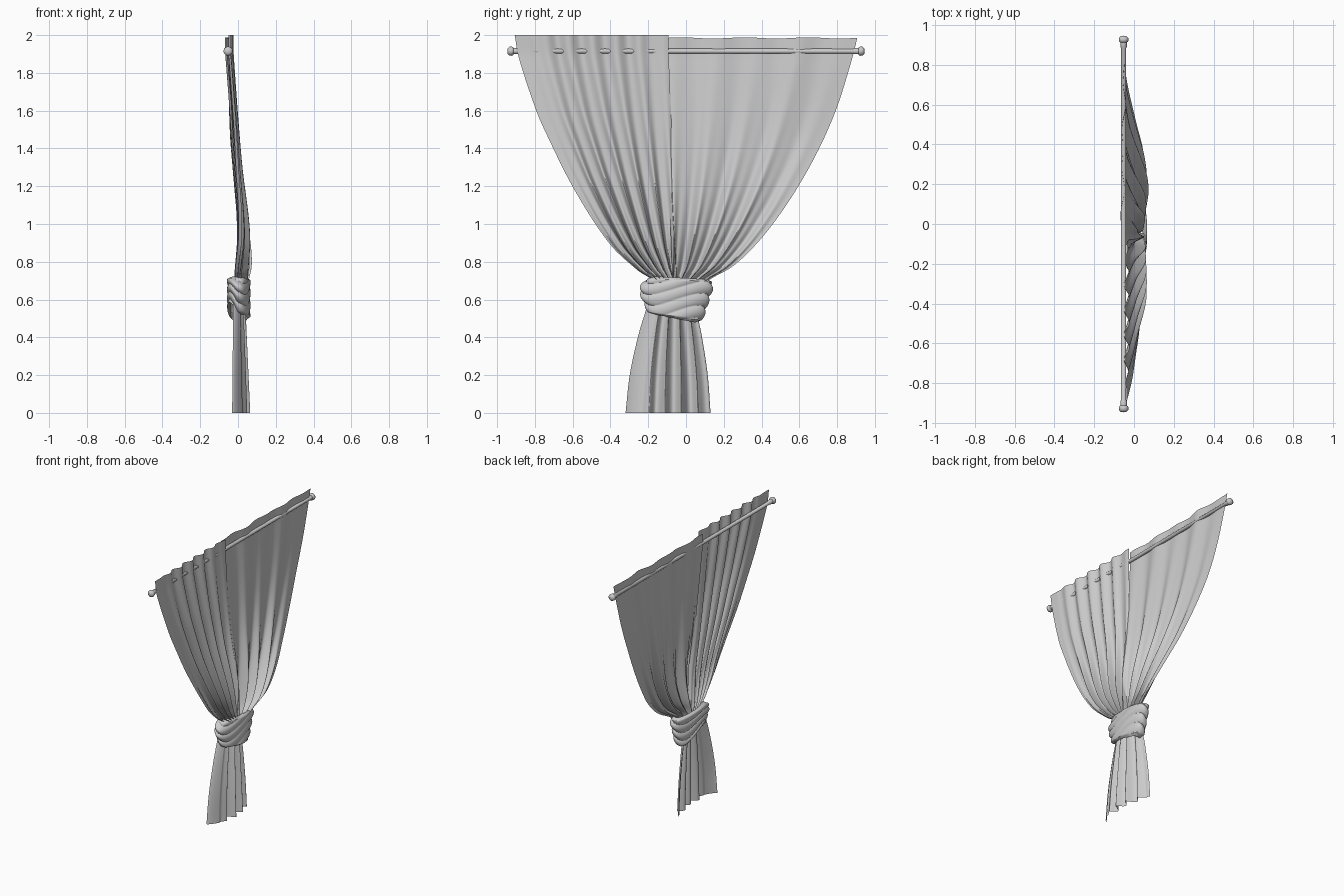
import bpy, bmesh, math
from math import sin, cos, pi

cube = bpy.data.objects.get("Cube")
if cube:
    bpy.data.objects.remove(cube, do_unlink=True)


def material(name, rgb):
    m = bpy.data.materials.new(name)
    m.use_nodes = True
    m.diffuse_color = (*rgb, 1)
    m.node_tree.nodes["Principled BSDF"].inputs["Base Color"].default_value = (*rgb, 1)
    return m


GREY = material("light grey", (0.6, 0.6, 0.6))


def curve(pts, t):
    """Smooth interpolation through (t, value) points sorted by t."""
    if t <= pts[0][0]:
        return pts[0][1]
    if t >= pts[-1][0]:
        return pts[-1][1]
    i = max(k for k in range(len(pts) - 1) if pts[k][0] <= t)

    def slope(k):
        a, b = pts[max(k - 1, 0)], pts[min(k + 1, len(pts) - 1)]
        return (b[1] - a[1]) / (b[0] - a[0])

    (t0, v0), (t1, v1) = pts[i], pts[i + 1]
    h = t1 - t0
    s = (t - t0) / h
    return ((2 * s**3 - 3 * s**2 + 1) * v0 + (s**3 - 2 * s**2 + s) * h * slope(i)
            + (3 * s**2 - 2 * s**3) * v1 + (s**3 - s**2) * h * slope(i + 1))


def surface(name, fn, nu, nv, wrap=False):
    """Grid surface from fn(u, v); wrap joins the u ends."""
    bm = bmesh.new()
    cols = nu if wrap else nu + 1
    rows = [[bm.verts.new(fn(i / nu, j / nv)) for i in range(cols)] for j in range(nv + 1)]
    for a, b in zip(rows, rows[1:]):
        for i in range(nu):
            k = (i + 1) % cols
            bm.faces.new((a[i], a[k], b[k], b[i]))
    if wrap:
        bmesh.ops.remove_doubles(bm, verts=bm.verts, dist=1e-5)
        bmesh.ops.recalc_face_normals(bm, faces=bm.faces)
    me = bpy.data.meshes.new(name)
    bm.to_mesh(me)
    bm.free()
    me.materials.append(GREY)
    ob = bpy.data.objects.new(name, me)
    bpy.context.collection.objects.link(ob)
    bpy.ops.object.select_all(action="DESELECT")
    ob.select_set(True)
    bpy.context.view_layer.objects.active = ob
    bpy.ops.object.shade_smooth_by_angle(angle=math.radians(50))


def clamp(t):
    return max(0.0, min(1.0, t))


# Outlines of the gathered cloth, as (height, y)
OUTER_A = [(0.6, -0.16), (0.7, -0.175), (0.75, -0.25), (0.89, -0.40), (1.18, -0.59),
           (1.5, -0.75), (1.62, -0.8), (1.88, -0.885), (2.0, -0.907)]
OUTER_B = [(0.6, 0.06), (0.7, 0.12), (0.77, 0.24), (0.88, 0.36), (1.02, 0.475), (1.2, 0.595),
           (1.41, 0.71), (1.62, 0.8), (1.86, 0.875), (1.985, 0.907)]
# Depth of the cloth, of the back panel's outer edge and of the folds, as (height, x)
DEPTH = [(0.6, 0.005), (0.75, 0.01), (0.95, 0.018), (1.3, -0.012), (1.6, -0.027), (1.9, -0.037)]
EDGE = [(0.6, 0.01), (0.7, 0.035), (0.78, 0.056), (0.9, 0.045), (1.05, 0.015),
        (1.3, -0.022), (1.5, -0.04), (1.9, -0.047)]
FOLD = [(0.6, 0.022), (0.75, 0.03), (0.95, 0.028), (1.3, 0.018), (1.6, 0.014), (2.0, 0.014)]


def drop(top, v):
    # rows get closer together towards the tie
    return top - (top - 0.6) * (1 - (1 - v) ** 1.4)


def lower(z):
    # 0 at the rod, 1 at the tie
    return clamp((1.9 - z) / 1.2)


def front_panel(u, v):
    z = drop(2.0, v)
    g = lower(z)
    centre = -0.092 + 0.05 * g
    outer = curve(OUTER_A, z)
    p = 2 * pi * (u - 0.27) / 0.155
    # the outer hem and the inner hem hang almost flat at the top
    fade = clamp(0.15 + 0.35 * g + 5 * (u - 0.1)) * (1 - 0.6 * (1 - g) * clamp(8 * (u - 0.78)))
    wave = -cos(p) + g * 0.45 * sin(2 * p + 1)
    x = curve(DEPTH, z) + curve(FOLD, z) * fade * wave
    x += (1 - u) * 0.022 * sin(pi * g)
    y = outer + (centre - outer) * u + 0.008 * g * g * sin(p) * fade
    return x, y, z


def back_panel(u, v):
    z = drop(1.985 + 0.003 * sin(19 * u), v)
    g = lower(z)
    centre = -0.11 + 0.03 * g
    outer = curve(OUTER_B, z)
    p = 2 * pi * 4.6 * u
    fade = clamp(0.12 + (1 - u) * 3)
    wave = (0.4 + 0.5 * g) * sin(p) + 0.35 * (1 - g) * sin(0.55 * p + 3) + g * 0.4 * sin(2 * p)
    inner_x = curve(DEPTH, z) - 0.023 * (1 - g) + 0.014 * sin(pi * g)
    x = inner_x + (curve(EDGE, z) - inner_x) * u ** 1.3 + curve(FOLD, z) * fade * wave
    y = centre + (outer - centre) * u + 0.008 * g * g * cos(p) * fade
    return x, y, z


surface("front_curtain_panel", front_panel, 150, 64)
surface("back_curtain_panel", back_panel, 150, 64)

# Loose cloth hanging below the tie: bowed forward, with narrow valleys
SKIRT_A = [(0.0, -0.32), (0.2, -0.298), (0.4, -0.255), (0.55, -0.21), (0.65, -0.17)]
SKIRT_B = [(0.0, 0.13), (0.2, 0.115), (0.4, 0.085), (0.5, 0.065), (0.65, 0.04)]


def skirt(u, v):
    z = 0.62 * (1 - v)
    a, b = curve(SKIRT_A, z), curve(SKIRT_B, z)
    p = 2 * pi * 5 * (u - 0.36)
    inside = clamp(5 * (u - 0.15)) * clamp(6 * (1 - u))
    valley = (0.5 + 0.5 * cos(p)) ** 2
    bow = sin(pi * u) ** 0.7
    x = -0.025 - 0.006 * v + (0.062 + 0.034 * v) * bow - (0.03 + 0.022 * v) * valley * inside
    y = a + (b - a) * u + 0.012 * sin(p) * inside
    return x, y, z


surface("curtain_skirt", skirt, 140, 24)

# Tie wrapped round the cloth, with slanting creases
TIE_A = [(0, -0.19), (0.2, -0.235), (0.45, -0.243), (0.75, -0.22), (1, -0.20)]
TIE_B = [(0, 0.14), (0.2, 0.142), (0.5, 0.122), (0.8, 0.1), (1, 0.082)]


def tie(u, v):
    t = 2 * pi * u
    a, b = curve(TIE_A, v), curve(TIE_B, v)
    crease = abs(sin(pi * (3.5 * v + 0.5 * cos(t) + 0.35 * sin(2 * t) + 0.1)))
    swell = 0.88 + 0.14 * crease ** 0.6
    ends = min(1.0, 0.72 + 5 * v, 0.72 + 5 * (1 - v))
    r = swell * ends
    top = 0.715 - 0.008 * cos(t)
    # the lower hem climbs across the back of the wrap
    climb = 0.05 * max(0.0, -sin(t)) * (1 - cos(t))
    bottom = 0.5 - 0.022 * cos(t) + climb
    x = 0.004 + 0.061 * r * (abs(sin(t)) ** 0.8) * (1 if sin(t) > 0 else -1)
    x += 0.006 * cos(t) * (1 - v)
    y = (a + b) / 2 + (b - a) / 2 * (0.25 + 0.75 * r) * cos(t)
    return x, y, top + (bottom - top) * v


surface("curtain_tie", tie, 96, 56, wrap=True)

# Rod with a knob on each end, turned about its length
HALF = [(0.885, 0.013), (0.89, 0.016), (0.912, 0.016), (0.916, 0.022),
        (0.925, 0.0245), (0.936, 0.023), (0.944, 0.014), (0.946, 0.0)]
PROFILE = [(-y, r) for y, r in reversed(HALF)] + HALF


def rod(u, v):
    y, r = PROFILE[round(v * (len(PROFILE) - 1))]
    return -0.052 + r * cos(2 * pi * u), y, 1.915 + r * sin(2 * pi * u)


surface("curtain_rod", rod, 24, len(PROFILE) - 1, wrap=True)
